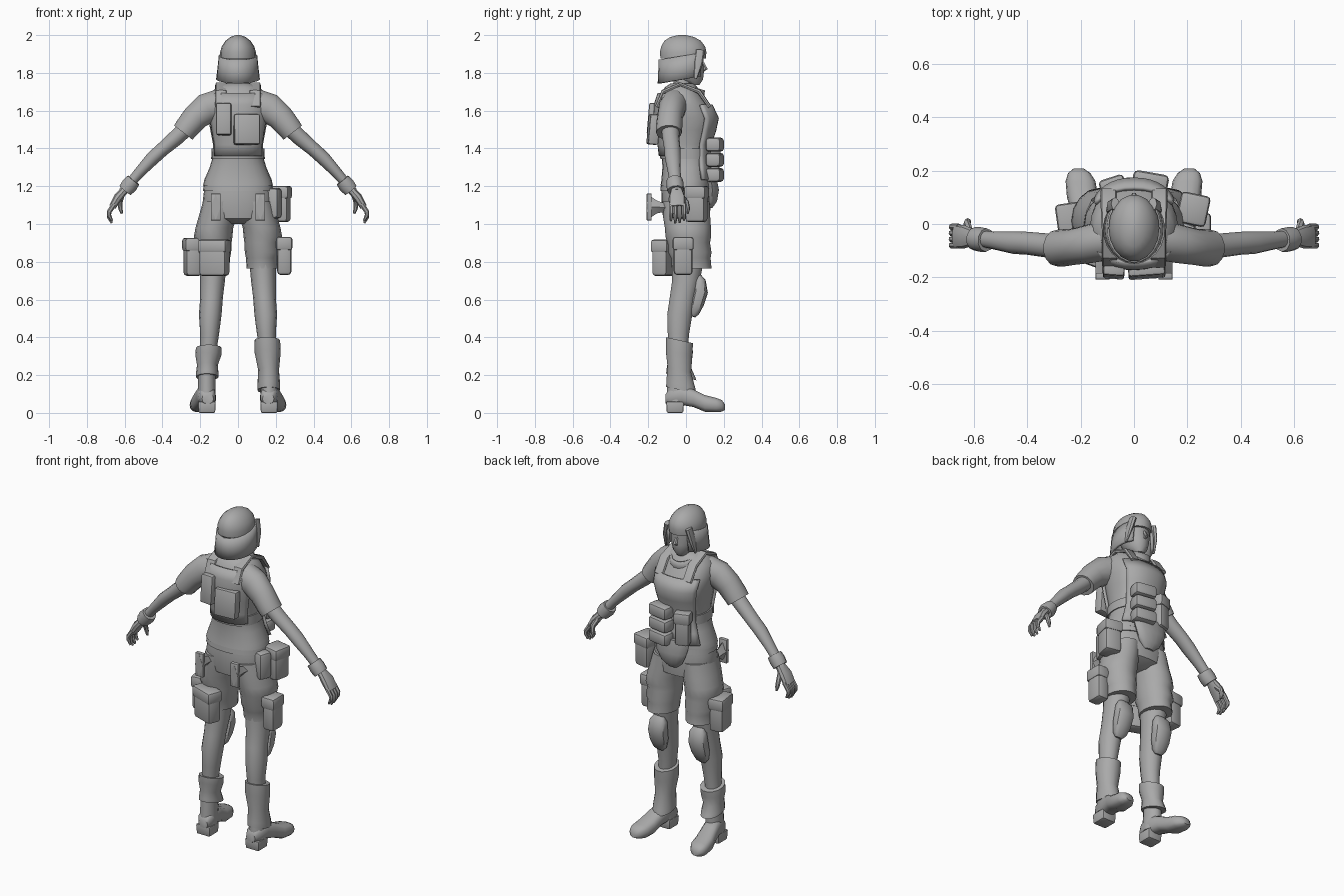
import bpy, bmesh, math
from mathutils import Vector, Matrix

grey = bpy.data.materials.new("plain_grey")
grey.diffuse_color = (0.4, 0.4, 0.4, 1)


def finish(name, bm):
    bmesh.ops.recalc_face_normals(bm, faces=bm.faces)
    me = bpy.data.meshes.new(name)
    bm.to_mesh(me)
    bm.free()
    me.materials.append(grey)
    ob = bpy.data.objects.new(name, me)
    bpy.context.collection.objects.link(ob)
    return ob


def spow(x, p):
    return math.copysign(abs(x) ** p, x)


def loft(name, rings, n=16, u=(1, 0, 0), v=(0, 1, 0), p=1.0, arc=None, frames=None, thick=0):
    """Skin elliptical rings (x, y, z, a, b); arc in degrees leaves the skin open."""
    bm = bmesh.new()
    a0, a1 = arc or (0, 360)
    count = n + 1 if arc else n
    rows = []
    for i, (x, y, z, a, b) in enumerate(rings):
        uu, vv = frames[i] if frames else (Vector(u), Vector(v))
        row = []
        for k in range(count):
            t = math.radians(a0 + (a1 - a0) * k / n)
            row.append(bm.verts.new(Vector((x, y, z)) + uu * a * spow(math.cos(t), p)
                                    + vv * b * spow(math.sin(t), p)))
        rows.append(row)
    for r, s in zip(rows, rows[1:]):
        for k in range(n):
            j = (k + 1) % count
            bm.faces.new((r[k], r[j], s[j], s[k]))
    if not arc:
        bm.faces.new(rows[0])
        bm.faces.new(rows[-1])
    ob = finish(name, bm)
    if thick:
        m = ob.modifiers.new("thickness", 'SOLIDIFY')
        m.thickness, m.offset = thick, 0
    return ob


def tube(name, pts, n=10, ref=(0, 1, 0), p=1.0):
    """Sweep rings (x, y, z, a, b) along their own path."""
    c = [Vector(q[:3]) for q in pts]
    frames = []
    for i in range(len(c)):
        t = (c[min(i + 1, len(c) - 1)] - c[max(i - 1, 0)]).normalized()
        side = Vector(ref)
        side = (side - t * side.dot(t)).normalized()
        frames.append((side, t.cross(side)))
    return loft(name, pts, n, frames=frames, p=p)


def box(name, c, size, rot=0, bevel=0.012, tilt=0, taper=1.0):
    bm = bmesh.new()
    bmesh.ops.create_cube(bm, size=1)
    for q in bm.verts:
        k = taper if q.co.z < 0 else 1
        q.co = Vector((q.co.x * size[0] * k, q.co.y * size[1] * k, q.co.z * size[2]))
    if bevel:
        bmesh.ops.bevel(bm, geom=bm.edges[:], offset=bevel, segments=2, affect='EDGES', profile=0.5)
    m = Matrix.Translation(c) @ Matrix.Rotation(math.radians(rot), 4, 'Z') @ Matrix.Rotation(math.radians(tilt), 4, 'X')
    bm.transform(m)
    return finish(name, bm)


def pouch(name, c, size, rot=0):
    box(name, c, size, rot, 0.018)
    top = (c[0], c[1], c[2] + size[2] * 0.33)
    box(name + "_flap", top, (size[0] + 0.012, size[1] + 0.012, size[2] * 0.36), rot, 0.015)


def body(table, grow=0.0):
    """Rows of z, half width, back y, front y."""
    return [(0, (b + f) / 2, z, w + grow, (f - b) / 2 + grow) for z, w, b, f in table]


# Shirt torso and vest panels
torso = [(1.205, .185, -.135, .13), (1.235, .178, -.13, .13), (1.30, .15, -.125, .118),
         (1.36, .132, -.128, .115), (1.42, .132, -.135, .12), (1.50, .147, -.15, .145),
         (1.56, .158, -.157, .158), (1.63, .165, -.155, .125), (1.69, .15, -.135, .08),
         (1.725, .11, -.11, .06), (1.745, .065, -.08, .04)]
loft("shirt", body(torso), 24, p=.88)
loft("vest_back", body(torso[3:9], .008), 12, p=.88, arc=(212, 328), thick=.016)
loft("vest_front", body(torso[1:8], .008), 12, p=.88, arc=(35, 145), thick=.016)
loft("vest_belt", body([(1.345, .134, -.128, .115), (1.40, .132, -.133, .118)], .008), 24, p=.88)
loft("groin_flap", [(0, .13, 1.26, .12, .03), (0, .14, 1.18, .10, .035),
                    (0, .135, 1.12, .07, .03), (0, .125, 1.085, .03, .015)], 14)
# Collar, neck, head
loft("neck", [(0, -.03, 1.66, .055, .055), (0, -.01, 1.79, .045, .05)], 14)
loft("collar", [(0, 0, 1.665, .085, .085), (0, .005, 1.70, .08, .085), (0, .02, 1.73, .07, .075)],
     18, v=(0, 1, -.3), arc=(0, 360), thick=.014)
loft("head", body([(1.735, .025, .02, .07), (1.765, .055, -.05, .09), (1.81, .072, -.08, .095),
                   (1.86, .08, -.09, .092), (1.92, .08, -.1, .095)]), 16)
tube("nose", [(0, .088, 1.855, .008, .008), (0, .105, 1.82, .013, .012), (0, .09, 1.81, .008, .006)], 6, ref=(1, 0, 0))
# Hair: crown, hanging sides and back, front locks
loft("hair_crown", [(0, -.015, 1.875, .094, .122), (0, -.015, 1.91, .095, .125), (0, -.015, 1.94, .086, .118),
                    (0, -.018, 1.97, .066, .098), (0, -.02, 1.99, .04, .064), (0, -.02, 2.0, .012, .02)], 18)
loft("hair_back", [(0, -.015, 1.89, .094, .122), (0, -.017, 1.83, .1, .122), (0, -.02, 1.765, .108, .122)],
     18, v=(0, 1, .17), arc=(130, 410), thick=.016)

for s, side in ((1, "right"), (-1, "left")):
    tube(side + "_front_lock", [(s * .07, .075, 1.92, .025, .016), (s * .088, .065, 1.85, .025, .014),
                                (s * .1, .05, 1.77, .008, .005)], 8)
    tube(side + "_vest_strap", [(s * .095, .125, 1.62, .03, .01), (s * .095, .07, 1.70, .03, .012),
                                (s * .09, -.03, 1.74, .03, .01), (s * .09, -.12, 1.70, .03, .012),
                                (s * .09, -.155, 1.62, .03, .01)], 8, ref=(1, 0, 0), p=.5)
    # Sleeve, arm, wrist band
    tube(side + "_sleeve", [(s * .10, -.06, 1.63, .075, .085), (s * .17, -.075, 1.61, .072, .082),
                            (s * .225, -.085, 1.565, .068, .072), (s * .27, -.09, 1.51, .07, .066),
                            (s * .29, -.09, 1.484, .068, .063)], 14)
    tube(side + "_arm", [(s * .24, -.085, 1.54, .05, .045), (s * .33, -.08, 1.455, .045, .042),
                         (s * .40, -.072, 1.395, .043, .037), (s * .45, -.07, 1.35, .042, .037),
                         (s * .52, -.062, 1.275, .034, .029), (s * .61, -.05, 1.17, .027, .023)], 12)
    tube(side + "_wrist_band", [(s * .553, -.06, 1.232, .044, .04), (s * .575, -.058, 1.205, .046, .046),
                                (s * .597, -.055, 1.178, .044, .04)], 10)
    # Hand with curled fingers
    tube(side + "_palm", [(s * .60, -.05, 1.18, .03, .022), (s * .635, -.048, 1.14, .044, .024),
                          (s * .665, -.046, 1.09, .044, .019)], 10, p=.8)
    for i in range(4):
        y, dz = -.08 + i * .023, .012 * abs(i - 1.4)
        tube(f"{side}_finger_{i + 1}", [(s * .655, y, 1.105, .012, .014), (s * .682, y, 1.065, .012, .013),
                                        (s * .683, y, 1.03 + dz, .011, .011), (s * .668, y, 1.0 + dz, .006, .006)], 7)
    tube(side + "_thumb", [(s * .615, -.03, 1.15, .016, .014), (s * .625, .002, 1.115, .014, .014),
                           (s * .622, .01, 1.08, .012, .012), (s * .615, .008, 1.055, .006, .006)], 7)
    # Shorts leg with baggy folds
    loft(side + "_shorts_leg", [(s * .095, 0, 1.12, .09, .125), (s * .108, .003, 1.04, .1, .125),
                                (s * .125, .01, .98, .1, .122), (s * .132, .012, .93, .102, .12),
                                (s * .128, .015, .90, .094, .112), (s * .132, .02, .85, .096, .115),
                                (s * .128, .025, .82, .086, .105), (s * .130, .03, .765, .084, .105)], 16)
    # Bare leg and knee pad
    loft(side + "_leg", [(s * .13, .01, .80, .07, .085), (s * .135, .0, .70, .066, .075),
                         (s * .14, -.018, .61, .06, .07), (s * .147, -.033, .52, .06, .068),
                         (s * .15, -.04, .42, .05, .058), (s * .16, -.04, .30, .042, .048),
                         (s * .165, -.045, .10, .04, .045)], 14)
    tube(side + "_knee_pad", [(s * .132, .066, .725, .035, .015), (s * .133, .074, .70, .052, .03),
                              (s * .136, .076, .64, .056, .04), (s * .139, .06, .58, .053, .036),
                              (s * .142, .045, .53, .04, .025), (s * .143, .038, .51, .022, .012)], 12, ref=(1, 0, 0), p=.75)
    # Boot shaft: the two sides slouch differently
    zt, zb = (.385, .12) if s > 0 else (.345, .19)
    h = zt - zb
    loft(side + "_boot_cuff", [(s * .155, -.035, zt, .068, .074), (s * .157, -.037, zt - .25 * h, .069, .072),
                               (s * .162, -.035, zt - .6 * h, .055, .064), (s * .163, -.028, zb + .12 * h, .06, .078),
                               (s * .163, -.025, zb, .06, .082)], 14, v=(0, 1, -.22))
    loft(side + "_boot_ankle", [(s * .165, -.04, .24, .045, .055), (s * .165, -.04, .15, .046, .06),
                                (s * .165, -.045, .06, .048, .06)], 14)
    # Boot foot swept heel to toe, then heel block
    foot = [(-.108, .05, .10, .160, .03), (-.085, .04, .13, .163, .045), (-.02, .04, .15, .17, .05),
            (.04, .03, .125, .182, .052), (.10, .005, .095, .193, .058), (.16, .003, .08, .20, .056),
            (.19, .006, .068, .205, .042), (.207, .015, .045, .207, .02)]
    loft(side + "_boot_foot", [(s * x, y, (a + b) / 2, w, (b - a) / 2) for y, a, b, x, w in foot],
         14, v=(0, 0, 1), p=.75)
    box(side + "_boot_heel", (s * .165, -.058, .03), (.095, .095, .06), 0, .008, taper=.92)
    # Flared holder on the back of the belt
    loft(side + "_belt_holder", [(s * .118, -.10, 1.085, .035, .03), (s * .118, -.15, 1.09, .036, .045),
                                 (s * .118, -.208, 1.09, .037, .098)], 4, v=(0, 0, 1), p=1.0,
         frames=[(Vector((.707, 0, .0)) * k, Vector((0, 0, .707))) for k in (1, 1, 1)]).data.transform(
             Matrix.Identity(4))
    box(side + "_belt_holder_plate", (s * .118, -.195, 1.09), (.052, .024, .142), 0, .003)

# Shorts seat and belt
loft("shorts_seat", body([(1.225, .172, -.125, .122), (1.16, .182, -.13, .128), (1.09, .19, -.13, .13),
                          (1.03, .17, -.12, .125), (1.0, .07, -.06, .07)]), 24, p=.9)
loft("belt", body([(1.215, .18, -.132, .13), (1.175, .186, -.136, .134)]), 24, p=.9)

# Pouches on the back, chest, hips and thighs
box("back_pouch_tall", (-.075, -.172, 1.555), (.08, .055, .17), -4, .01, tilt=-5)
box("back_pouch_wide", (.047, -.172, 1.50), (.138, .055, .16), 4, .01, tilt=-5)
for i in range(3):
    box(f"chest_pouch_{i + 1}", (.06, .153, 1.26 + i * .08), (.135, .08, .074), -10, .018)
pouch("chest_pouch_tall", (-.078, .14, 1.34), (.085, .06, .20), 18)
pouch("hip_pouch", (.222, .055, 1.105), (.10, .105, .19), -12)
box("hip_pouch_rear", (.19, -.035, 1.11), (.07, .08, .16), -20, .018)
pouch("thigh_pouch_right", (.245, -.015, .83), (.075, .10, .20), 0)
pouch("thigh_pouch_left", (-.24, .01, .825), (.085, .125, .20), 8)
pouch("thigh_pouch_left_rear", (-.125, -.118, .82), (.15, .085, .19), -20)

bpy.ops.object.select_all(action='SELECT')
bpy.context.view_layer.objects.active = bpy.context.selected_objects[0]
bpy.ops.object.shade_smooth_by_angle(angle=math.radians(40))
